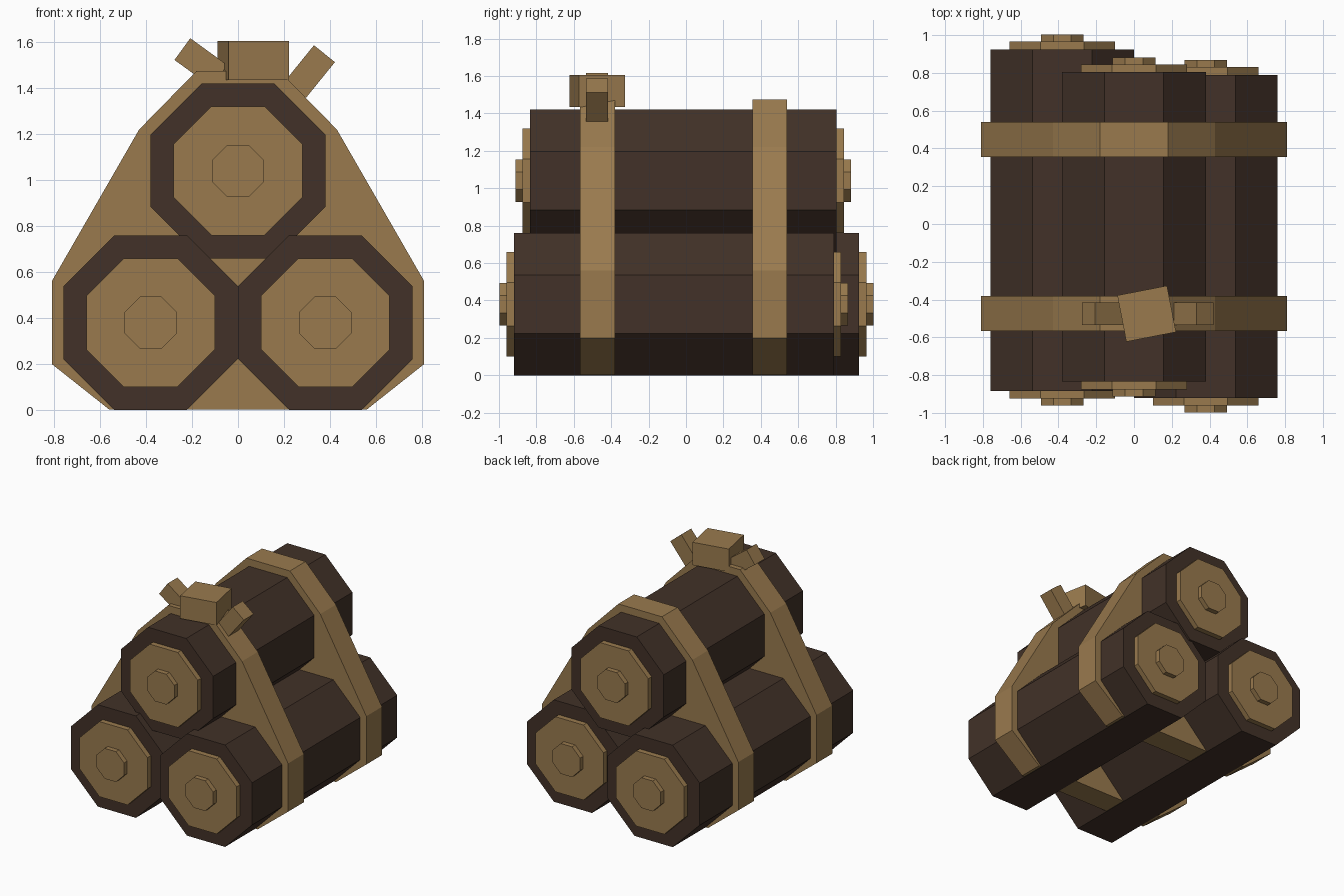
import bpy, bmesh, math
from mathutils import Matrix, Vector

cube = bpy.data.objects.get("Cube")
if cube:
    bpy.data.objects.remove(cube, do_unlink=True)


def make_material(name, color):
    m = bpy.data.materials.new(name)
    m.use_nodes = True
    m.diffuse_color = color
    bsdf = next(n for n in m.node_tree.nodes if n.type == 'BSDF_PRINCIPLED')
    bsdf.inputs["Base Color"].default_value = color
    bsdf.inputs["Roughness"].default_value = 0.9
    return m


bark = make_material("dark_bark", (0.054, 0.031, 0.021, 1))
wood = make_material("tan_wood", (0.32, 0.195, 0.076, 1))


def add_object(name, bm, mat):
    bmesh.ops.recalc_face_normals(bm, faces=bm.faces)
    mesh = bpy.data.meshes.new(name)
    bm.to_mesh(mesh)
    bm.free()
    mesh.materials.append(mat)
    obj = bpy.data.objects.new(name, mesh)
    bpy.context.collection.objects.link(obj)
    return obj


def prism(name, outline, y0, y1, mat):
    """Extrude an x/z outline along y."""
    bm = bmesh.new()
    face = bm.faces.new([bm.verts.new((x, y0, z)) for x, z in outline])
    ext = bmesh.ops.extrude_face_region(bm, geom=[face])
    verts = [v for v in ext["geom"] if isinstance(v, bmesh.types.BMVert)]
    bmesh.ops.translate(bm, vec=(0, y1 - y0, 0), verts=verts)
    return add_object(name, bm, mat)


def octagon(cx, cz, apothem):
    r = apothem / math.cos(math.pi / 8)
    angles = [math.pi / 8 + i * math.pi / 4 for i in range(8)]
    return [(cx + r * math.cos(a), cz + r * math.sin(a)) for a in angles]


def box(name, center, size, angle, axis, mat):
    bm = bmesh.new()
    matrix = (Matrix.Translation(Vector(center)) @ Matrix.Rotation(angle, 4, axis)
              @ Matrix.Diagonal((*size, 1)))
    bmesh.ops.create_cube(bm, size=1, matrix=matrix)
    return add_object(name, bm, mat)


# Three octagonal logs with stepped cut ends
logs = (("right_log", -0.38, 0.38, -0.885, 0.925),
        ("left_log", 0.38, 0.38, -0.92, 0.79),
        ("top_log", 0, 1.04, -0.835, 0.805))
for name, x, z, y0, y1 in logs:
    prism(name, octagon(x, z, 0.38), y0, y1, bark)
    for end, y, s in (("front", y0, -1), ("back", y1, 1)):
        prism(f"{name}_{end}_cut", octagon(x, z, 0.28), y, y + s * 0.04, wood)
        prism(f"{name}_{end}_core", octagon(x, z, 0.113),
              y + s * 0.04, y + s * 0.077, wood)

# Straps wrapped around the bundle
half = [(0.56, 0.002), (0.81, 0.2), (0.81, 0.56), (0.43, 1.22), (0.18, 1.475)]
outline = half + [(-x, z) for x, z in reversed(half)]
prism("front_strap", outline, -0.567, -0.38, wood)
prism("back_strap", outline, 0.355, 0.54, wood)

# Knot with two loose ends
box("knot", (0.067, -0.475, 1.52), (0.268, 0.25, 0.17), math.radians(11), 'Z', wood)
box("left_knot_end", (0.313, -0.475, 1.472), (0.2, 0.117, 0.117),
    math.radians(-51), 'Y', wood)
box("right_knot_end", (-0.161, -0.475, 1.511), (0.2, 0.117, 0.117),
    math.radians(36), 'Y', wood)
